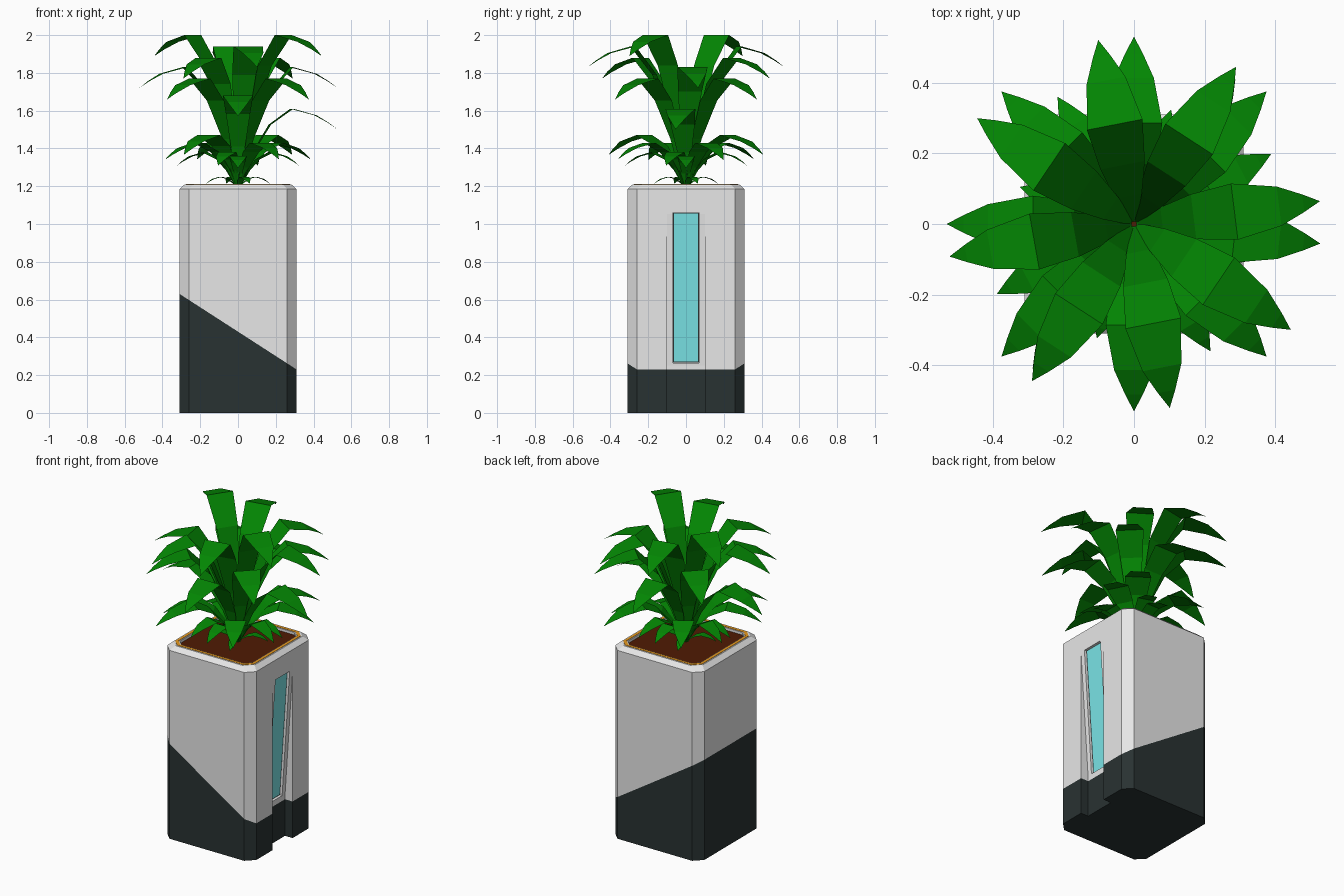
import bpy, bmesh
from math import radians, cos, sin
from mathutils import Vector

if "Cube" in bpy.data.objects:
    bpy.data.objects.remove(bpy.data.objects["Cube"])


def material(name, *rgb):
    m = bpy.data.materials.new(name)
    m.use_nodes = True
    m.diffuse_color = (*rgb, 1)
    m.node_tree.nodes["Principled BSDF"].inputs["Base Color"].default_value = (*rgb, 1)
    return m


LIGHT = material("light_grey", 0.8, 0.8, 0.8)
DARK = material("charcoal", 0.022, 0.032, 0.032)
TEAL = material("teal_glass", 0.21, 0.83, 0.85)
GREEN = material("leaf_green", 0.001, 0.24, 0.001)
SOIL = material("soil_brown", 0.08, 0.011, 0.001)
ORANGE = material("orange_trim", 0.9, 0.36, 0.015)


def finish(name, bm, *mats):
    me = bpy.data.meshes.new(name)
    bmesh.ops.recalc_face_normals(bm, faces=bm.faces)
    bm.to_mesh(me)
    bm.free()
    for m in mats:
        me.materials.append(m)
    ob = bpy.data.objects.new(name, me)
    bpy.context.collection.objects.link(ob)
    return ob


def loft(name, rings, mat, closed=False):
    """Stack chamfered squares given as (half width, chamfer, height)."""
    bm = bmesh.new()
    loops = []
    for h, c, z in rings:
        k = h - c
        pts = [(h, -k), (h, k), (k, h), (-k, h), (-h, k), (-h, -k), (-k, -h), (k, -h)]
        loops.append([bm.verts.new((x, y, z)) for x, y in pts])
    pairs = list(zip(loops, loops[1:]))
    if closed:
        pairs.append((loops[-1], loops[0]))
    else:
        bm.faces.new(loops[0])
        bm.faces.new(loops[-1])
    for a, b in pairs:
        for i in range(8):
            j = (i + 1) % 8
            bm.faces.new((a[i], a[j], b[j], b[i]))
    return finish(name, bm, mat)


def prism(name, profile, half, *mats):
    """Extrude an x-z profile across y."""
    bm = bmesh.new()
    face = bm.faces.new([bm.verts.new((x, -half, z)) for x, z in profile])
    new = bmesh.ops.extrude_face_region(bm, geom=[face])["geom"]
    bmesh.ops.translate(bm, vec=(0, 2 * half, 0),
                        verts=[v for v in new if isinstance(v, bmesh.types.BMVert)])
    return finish(name, bm, *mats)


# Planter body with chamfered corners and a shallow open top
pot = loft("planter_body", [(0.31, 0.05, 0), (0.31, 0.05, 1.185), (0.282, 0.045, 1.21),
                            (0.252, 0.035, 1.21), (0.252, 0.035, 1.185)], LIGHT)


# Sloping channel and window pocket cut into the +x side
def slope(z, depth):
    return 0.257 + 0.066 * (z - 0.25) - depth


LOW, HIGH = 0.265, 1.06
channel = prism("channel_cutter", [(0.4, -0.1), (0.257, -0.1), (0.257, 0.25),
                                   (slope(1.17, 0), 1.17), (0.4, 1.17)], 0.1)
pocket = prism("pocket_cutter", [(slope(LOW, 0.02), LOW), (slope(HIGH, 0.02), HIGH),
                                 (0.4, HIGH), (0.4, LOW)], 0.07)
for cutter in (channel, pocket):
    mod = pot.modifiers.new("cut", "BOOLEAN")
    mod.object = cutter
    mod.operation = "DIFFERENCE"
    mod.solver = "EXACT"
bpy.context.view_layer.update()
graph = bpy.context.evaluated_depsgraph_get()
bm = bmesh.new()
bm.from_mesh(bpy.data.meshes.new_from_object(pot.evaluated_get(graph)))
pot.modifiers.clear()
for cutter in (channel, pocket):
    bpy.data.objects.remove(cutter)


# Two-tone split: diagonal on the body, level inside the channel
def in_channel(f):
    c = f.calc_center_median()
    return abs(c.y) < 0.102 and 0.2 < c.x < 0.3085


splits = [(Vector((0.31, 0, 0.23)), Vector((0.4, 0, 0.62)).normalized(), False),
          (Vector((0, 0, 0.23)), Vector((0, 0, 1)), True)]
for co, no, inside in splits:
    faces = [f for f in bm.faces if in_channel(f) == inside]
    geom = set(faces) | {e for f in faces for e in f.edges} | {v for f in faces for v in f.verts}
    bmesh.ops.bisect_plane(bm, geom=list(geom), plane_co=co, plane_no=no, dist=1e-5)
pot.data.materials.append(DARK)
for f in bm.faces:
    co, no, _ = splits[1 if in_channel(f) else 0]
    f.material_index = int((f.calc_center_median() - co).dot(no) < 0)
    f.smooth = False
bm.to_mesh(pot.data)
bm.free()


# Window: dark surround with a glass strip over it
def plate(name, low, high, half, depth, mat):
    prism(name, [(slope(low, depth), low), (slope(high, depth), high),
                 (slope(high, depth + 0.006), high), (slope(low, depth + 0.006), low)], half, mat)


plate("window_surround", LOW + 0.001, HIGH - 0.001, 0.0695, 0.016, DARK)
plate("window_glass", LOW + 0.007, HIGH - 0.004, 0.064, 0.013, TEAL)

# Soil and trim on the rim
loft("soil", [(0.251, 0.035, 1.18), (0.251, 0.035, 1.195)], SOIL)
loft("rim_trim", [(0.274, 0.042, 1.207), (0.274, 0.042, 1.212),
                  (0.258, 0.037, 1.212), (0.258, 0.037, 1.207)], ORANGE, closed=True)


# Arching leaf as a tapering strip: (reach, rise, drop, half width)
LEAF = [(0.015, 0, 0, 0.008), (0.15, 0.45, 0, 0.038), (0.32, 0.8, 0, 0.064),
        (0.54, 1, 0, 0.08), (0.78, 1, 0.035, 0.056), (0.91, 1, 0.075, 0.025), (1, 1, 0.11, 0)]


def leaf(bm, angle, reach, peak):
    a = radians(angle)
    out, side = Vector((cos(a), sin(a), 0)), Vector((-sin(a), cos(a), 0))
    size = reach / 0.53
    last = None
    for r, rise, drop, w in LEAF:
        z = 1.19 + rise * (peak - 1.19) - drop * size
        mid = out * (r * reach) + Vector((0, 0, z))
        row = [bm.verts.new(mid + side * w * size * s) for s in ((-1, 1) if w else (0,))]
        if last:
            bm.faces.new(last + row[::-1])
        last = row


# Tiers of leaves: (first angle, count around, reach, peak height)
tiers = {
    "crown_leaves": [(146, 2, 0.535, 2.0), (101, 2, 0.53, 1.94)],
    "upper_leaves": [(57, 2, 0.53, 1.88), (7, 1, 0.53, 1.83), (190, 1, 0.53, 1.83)],
    "middle_leaves": [(45, 4, 0.53, 1.77), (90, 2, 0.53, 1.68),
                      (-6, 1, 0.53, 1.61), (180, 1, 0.53, 1.61)],
    "lower_leaves": [(55, 2, 0.5, 1.47), (27, 2, 0.435, 1.43), (121, 2, 0.42, 1.43),
                     (72, 4, 0.34, 1.38)],
    "base_leaves": [(0, 4, 0.31, 1.36), (20, 4, 0.18, 1.25)],
}
for name, groups in tiers.items():
    bm = bmesh.new()
    for start, count, reach, peak in groups:
        for i in range(count):
            leaf(bm, start + 360 * i / count, reach, peak)
    finish(name, bm, GREEN)
